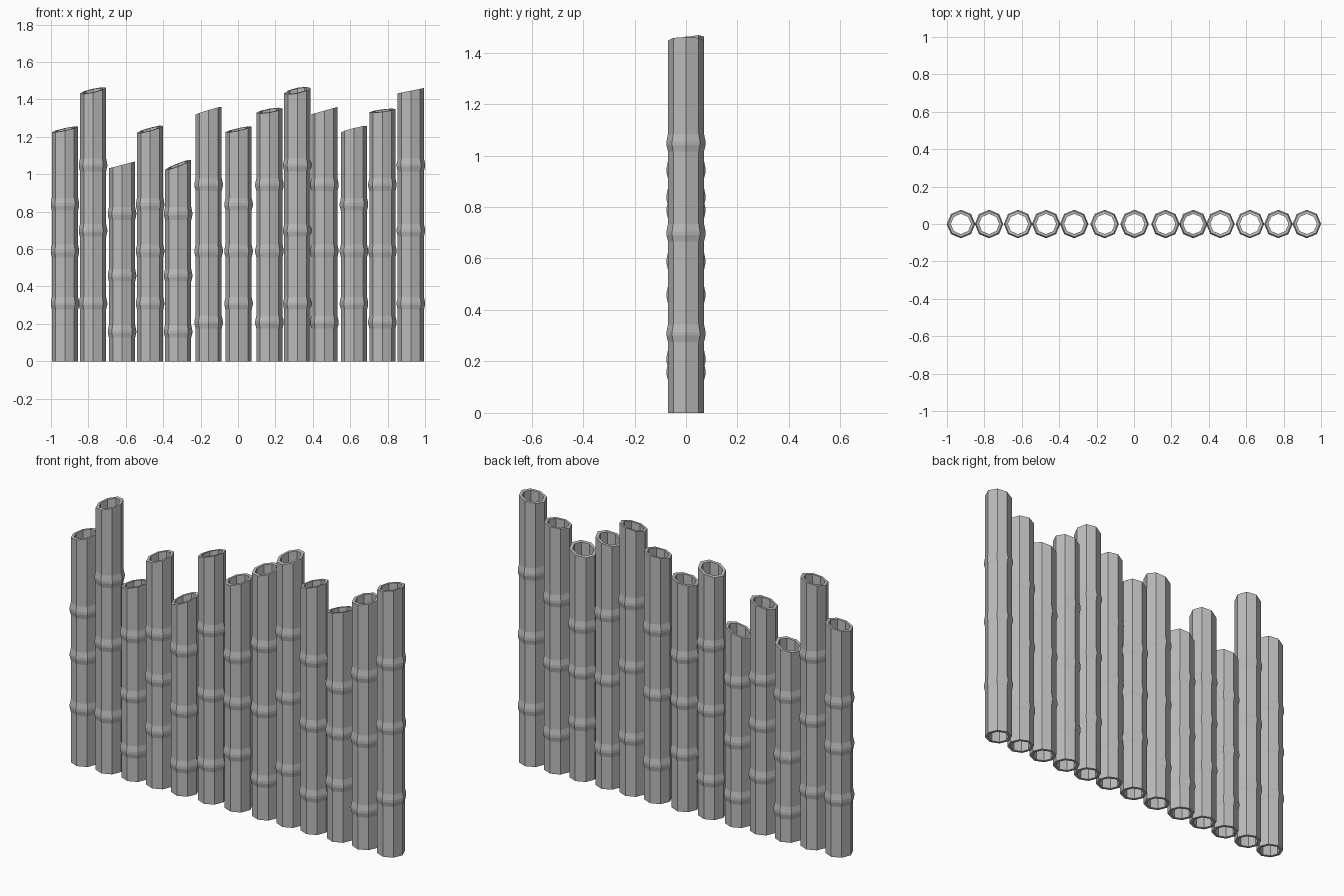
import bpy
import bmesh
from math import cos, sin, pi

default = bpy.data.objects.get("Cube")
if default:
    bpy.data.objects.remove(default, do_unlink=True)

SIDES = 8
RADIUS, KNOT_RADIUS, BORE = 0.07, 0.076, 0.054

# One plain grey for every cane
grey = bpy.data.materials.new("cane_grey")
grey.use_nodes = True
colour = (0.5, 0.5, 0.5, 1)
grey.diffuse_color = colour
grey.node_tree.nodes["Principled BSDF"].inputs["Base Color"].default_value = colour

# Cane kinds: mean height and the heights of its knots
KINDS = {
    "short": (1.05, (0.16, 0.46, 0.79)),
    "middle": (1.24, (0.31, 0.59, 0.84)),
    "long": (1.34, (0.21, 0.59, 0.945)),
    "tall": (1.447, (0.31, 0.70, 1.05)),
}

# Row from right to left: kind, centre x, slope of the cut along x and y
CANES = [
    ("middle", -0.925, 0.22, 0.10),
    ("tall", -0.775, 0.22, 0.15),
    ("short", -0.62, 0.26, 0.0),
    ("middle", -0.47, 0.27, 0.13),
    ("short", -0.32, 0.38, 0.13),
    ("long", -0.157, 0.30, -0.05),
    ("middle", 0.003, 0.22, 0.10),
    ("long", 0.168, 0.17, 0.15),
    ("tall", 0.317, 0.20, 0.22),
    ("long", 0.462, 0.28, 0.0),
    ("middle", 0.62, 0.25, -0.10),
    ("long", 0.772, 0.13, 0.10),
    ("tall", 0.924, 0.20, 0.0),
]


def cane_profile(height, knots):
    """Closed outline (radius, z): outer wall with knots, then the bore."""
    outline = [(RADIUS, 0)]
    for z in knots:
        outline += [(RADIUS, z - 0.034), (KNOT_RADIUS, z - 0.009),
                    (KNOT_RADIUS, z + 0.005), (RADIUS, z + 0.034)]
    return outline + [(RADIUS, height), (BORE, height), (BORE, 0)]


def make_cane(name, kind, x, slope_x, slope_y):
    height, knots = KINDS[kind]
    bm = bmesh.new()
    rings = []
    for r, z in cane_profile(height, knots):
        ring = []
        for i in range(SIDES):
            a = 2 * pi * i / SIDES
            px, py = r * cos(a), r * sin(a)
            # Slanted cut at the top
            cut = slope_x * px + slope_y * py if z == height else 0
            ring.append(bm.verts.new((px, py, z + cut)))
        rings.append(ring)
    # Join each ring to the next, and the last back to the first
    for low, high in zip(rings, rings[1:] + rings[:1]):
        for i in range(SIDES):
            j = (i + 1) % SIDES
            bm.faces.new((low[i], low[j], high[j], high[i]))
    bmesh.ops.recalc_face_normals(bm, faces=bm.faces)
    mesh = bpy.data.meshes.new(name)
    bm.to_mesh(mesh)
    bm.free()
    mesh.materials.append(grey)
    cane = bpy.data.objects.new(name, mesh)
    cane.location.x = x
    bpy.context.collection.objects.link(cane)


for number, cane in enumerate(CANES, 1):
    make_cane(f"fence_cane_{number}", *cane)
